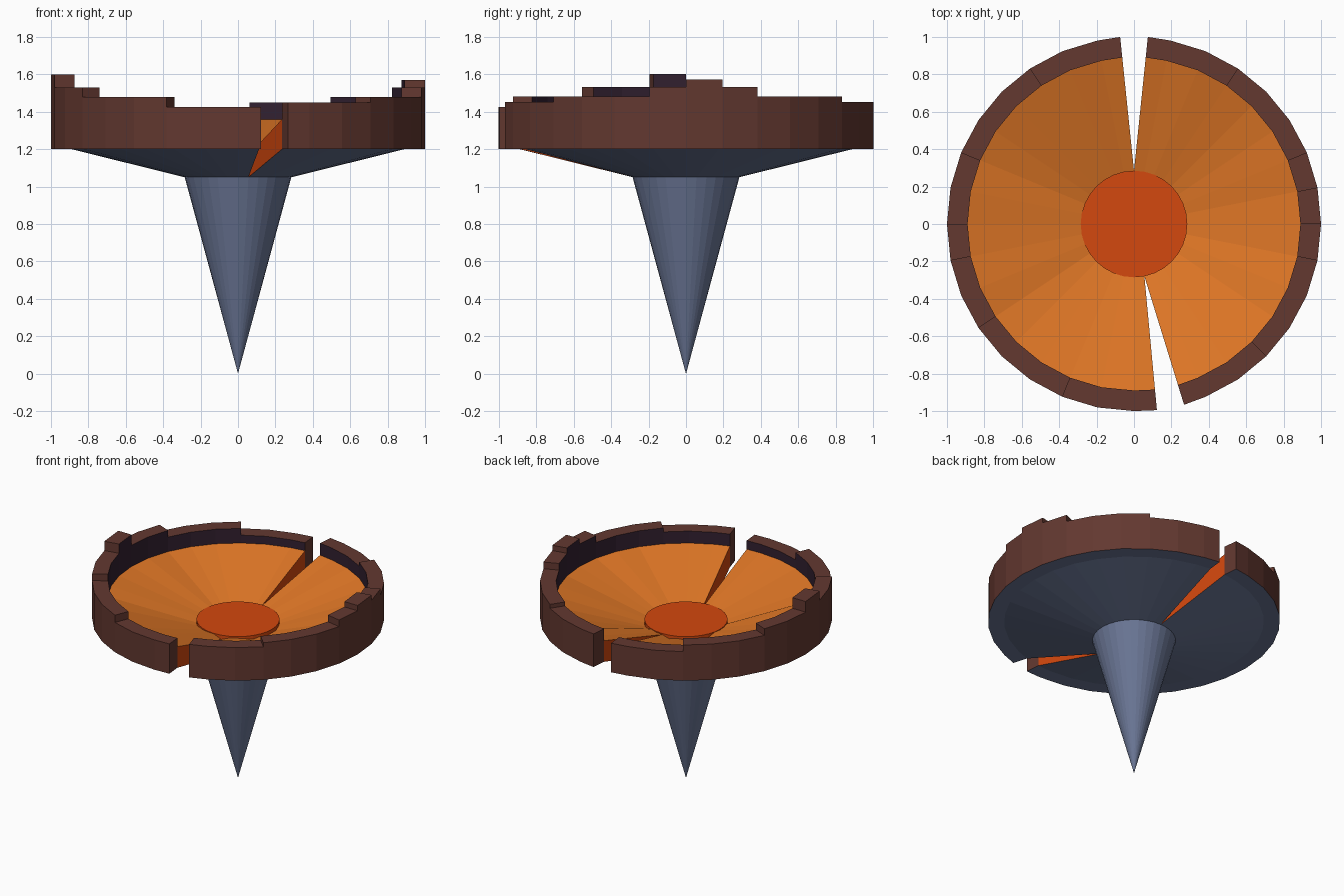
import bpy, bmesh, math, random
from mathutils import Vector

if "Cube" in bpy.data.objects:
    bpy.data.objects.remove(bpy.data.objects["Cube"])

random.seed(4)
N = 32                       # sides around the disc
SLOTS = (8, 25)              # vertex indices where the wedge slots open
R0, R1, R2 = 0.285, 0.89, 1.0
Z_TIP, Z_NECK, Z_RIM, Z_BED, Z_CORE = 0.0, 1.05, 1.2, 1.36, 1.2


def material(name, rgb):
    m = bpy.data.materials.new(name)
    lin = [((c / 255 + 0.055) / 1.055) ** 2.4 for c in rgb]
    m.diffuse_color = (*lin, 1)
    m.use_nodes = True
    m.node_tree.nodes["Principled BSDF"].inputs["Base Color"].default_value = m.diffuse_color
    return m


slate = material("slate", (106, 118, 149))
brown = material("dark brown", (99, 56, 48))
plum = material("dark plum", (50, 32, 48))
orange = material("orange", (224, 119, 38))
ember = material("red orange", (212, 72, 14))
MATS = [slate, brown, plum, orange, ember]
SLATE, BROWN, PLUM, ORANGE, EMBER = range(5)


def finish(bm, name):
    bmesh.ops.remove_doubles(bm, verts=bm.verts[:], dist=1e-5)
    me = bpy.data.meshes.new(name)
    bm.to_mesh(me)
    bm.free()
    for m in MATS:
        me.materials.append(m)
    ob = bpy.data.objects.new(name, me)
    bpy.context.collection.objects.link(ob)


def face(bm, pts, mat, out):
    """Add a face whose normal agrees with the direction out."""
    f = bm.faces.new([bm.verts.new(p) for p in pts])
    f.normal_update()
    if f.normal.dot(out) < 0:
        f.normal_flip()
    f.material_index = mat


def point(i, r, z, side=0):
    """Ring vertex; at a slot it moves sideways by the slot half width."""
    a = math.tau * i / N
    p = Vector((math.cos(a) * r, math.sin(a) * r, z))
    if i % N in SLOTS:
        p += Vector((-math.sin(a), math.cos(a), 0)) * side * 0.074 * (r - R0) / (R2 - R0)
    return p


def tangent(i):
    a = math.tau * i / N
    return Vector((-math.sin(a), math.cos(a), 0))


def radial(i):
    return point(i + 0.5, 1, 0)


UP, DOWN = Vector((0, 0, 1)), Vector((0, 0, -1))

# Broken crest: (first segment, height) of each run around the rim
RUNS = [(0, 1.57), (1, 1.53), (2, 1.48), (5, 1.45), (8, 1.42), (11, 1.47),
        (14, 1.52), (16, 1.60), (17, 1.53), (19, 1.48), (22, 1.425),
        (25, 1.45), (28, 1.48), (31, 1.53)]
height = [[h for s, h in RUNS if s <= i][-1] for i in range(N)]

# Rim wall: brown outside and top, plum inside, slate below
bm = bmesh.new()
for i in range(N):
    h, n = height[i], radial(i)
    A = lambda r, z: point(i, r, z, 1)
    B = lambda r, z: point(i + 1, r, z, -1)
    face(bm, [A(R2, Z_RIM), B(R2, Z_RIM), B(R2, h), A(R2, h)], BROWN, n)
    face(bm, [A(R1, h), A(R2, h), B(R2, h), B(R1, h)], BROWN, UP)
    face(bm, [A(R1, Z_BED), B(R1, Z_BED), B(R1, h), A(R1, h)], PLUM, -n)
    face(bm, [A(R1, Z_RIM), A(R2, Z_RIM), B(R2, Z_RIM), B(R1, Z_RIM)], SLATE, DOWN)
    # end faces at slots and steps
    for P, j, other, d in ((A, i, i - 1, -1), (B, i + 1, (i + 1) % N, 1)):
        low = Z_RIM if j % N in SLOTS else height[other]
        if low < h - 1e-4:
            face(bm, [P(R1, low), P(R2, low), P(R2, h), P(R1, h)], BROWN, tangent(j) * d)
finish(bm, "broken_rim")

# Dished bed: orange on top, slate below, red-orange slot walls
bm = bmesh.new()
inner = [1.18 + random.uniform(-0.015, 0.02) for _ in range(N)]
for i in range(N):
    za, zb = inner[i], inner[(i + 1) % N]
    A = lambda r, z: point(i, r, z, 1)
    B = lambda r, z: point(i + 1, r, z, -1)
    face(bm, [A(R0, za), A(R1, Z_BED), B(R1, Z_BED), B(R0, zb)], ORANGE, UP)
    face(bm, [A(R0, Z_NECK), A(R1, Z_RIM), B(R1, Z_RIM), B(R0, Z_NECK)], SLATE, DOWN)
    for P, j, z, d in ((A, i, za, -1), (B, i + 1, zb, 1)):
        if j % N in SLOTS:
            face(bm, [P(R0, Z_NECK), P(R1, Z_RIM), P(R1, Z_BED), P(R0, z)],
                 EMBER, tangent(j) * d)
finish(bm, "dished_bed")

# Glowing core: flat disc with a short side wall
bm = bmesh.new()
face(bm, [point(i, R0, Z_CORE) for i in range(N)], EMBER, UP)
for i in range(N):
    face(bm, [point(i, R0, Z_CORE), point(i + 1, R0, Z_CORE),
              point(i + 1, R0, 1.15), point(i, R0, 1.15)], EMBER, radial(i))
finish(bm, "centre_core")

# Spike below
bm = bmesh.new()
for i in range(N):
    face(bm, [(0, 0, Z_TIP), point(i, R0, Z_NECK), point(i + 1, R0, Z_NECK)],
         SLATE, radial(i))
finish(bm, "lower_spike")
